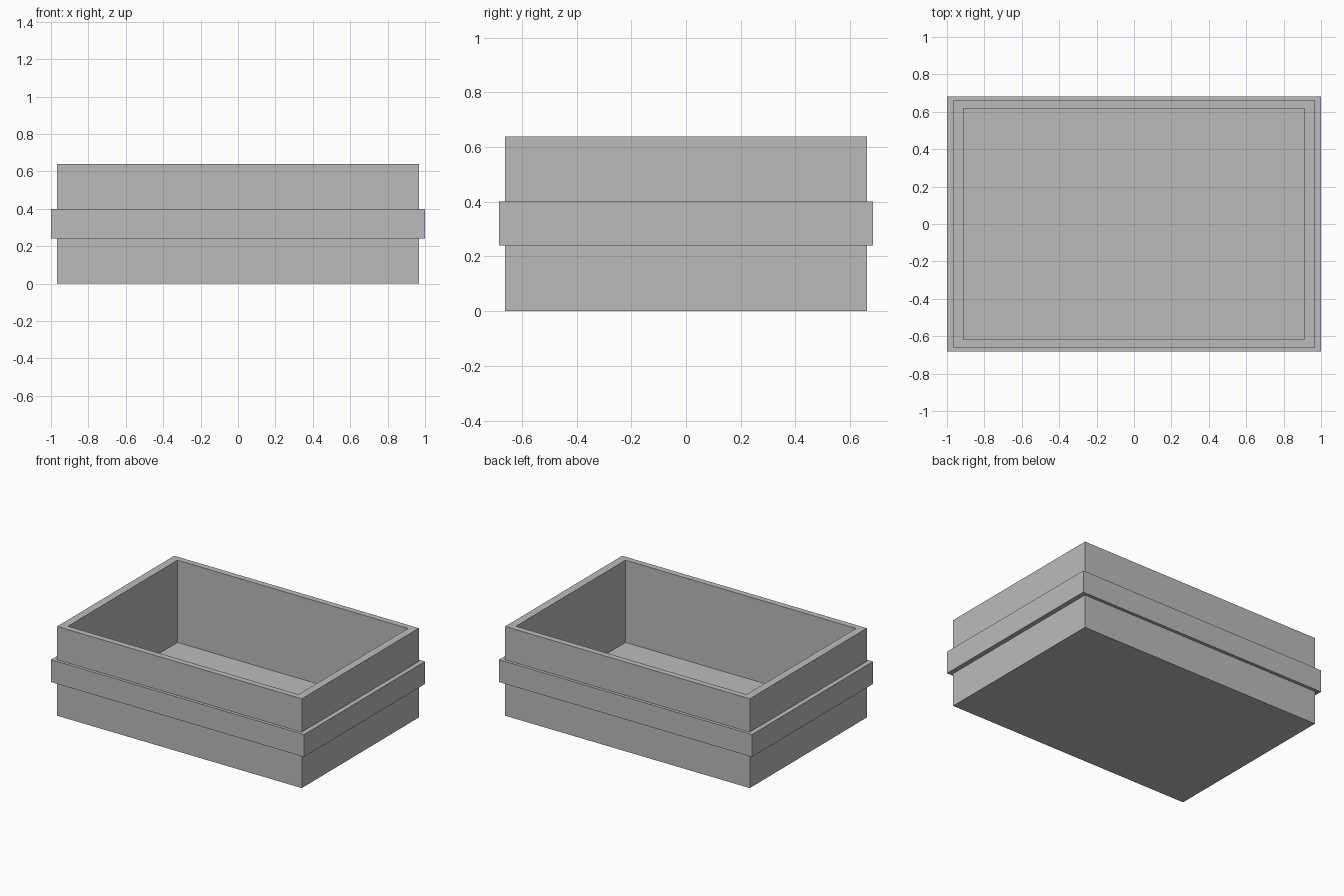
import bpy
import bmesh

if "Cube" in bpy.data.objects:
    bpy.data.objects.remove(bpy.data.objects["Cube"])

grey = bpy.data.materials.new("plain grey")
grey.diffuse_color = (0.5, 0.5, 0.5, 1.0)
grey.use_nodes = True
grey.node_tree.nodes["Principled BSDF"].inputs["Base Color"].default_value = grey.diffuse_color


def rect(bm, hx, hy, z):
    """Rectangular ring of vertices, centred on the origin."""
    return [bm.verts.new((sx * hx, sy * hy, z))
            for sx, sy in ((-1, -1), (1, -1), (1, 1), (-1, 1))]


def lofted(name, sections, closed=False):
    """Join successive rectangles (half x, half y, z); cap the ends or close the loop."""
    bm = bmesh.new()
    rings = [rect(bm, *s) for s in sections]
    pairs = list(zip(rings, rings[1:]))
    if closed:
        pairs.append((rings[-1], rings[0]))
    else:
        bm.faces.new(rings[0])
        bm.faces.new(rings[-1])
    for a, b in pairs:
        for i in range(4):
            j = (i + 1) % 4
            bm.faces.new((a[i], a[j], b[j], b[i]))
    bmesh.ops.recalc_face_normals(bm, faces=bm.faces)
    mesh = bpy.data.meshes.new(name)
    bm.to_mesh(mesh)
    bm.free()
    mesh.materials.append(grey)
    obj = bpy.data.objects.new(name, mesh)
    bpy.context.collection.objects.link(obj)
    return obj


BX, BY, H = 0.967, 0.661, 0.638   # outer half sizes and height
IX, IY, FLOOR = 0.911, 0.618, 0.05  # inner half sizes and floor height

# Open box: outside wall, rim, inside wall, floor
lofted("crate_body", [(BX, BY, 0), (BX, BY, H), (IX, IY, H), (IX, IY, FLOOR)])

# Raised band running round the outside
lofted("outer_band", [(BX, BY, 0.24), (1.0, 0.683, 0.24),
                      (1.0, 0.683, 0.40), (BX, BY, 0.40)], closed=True)
